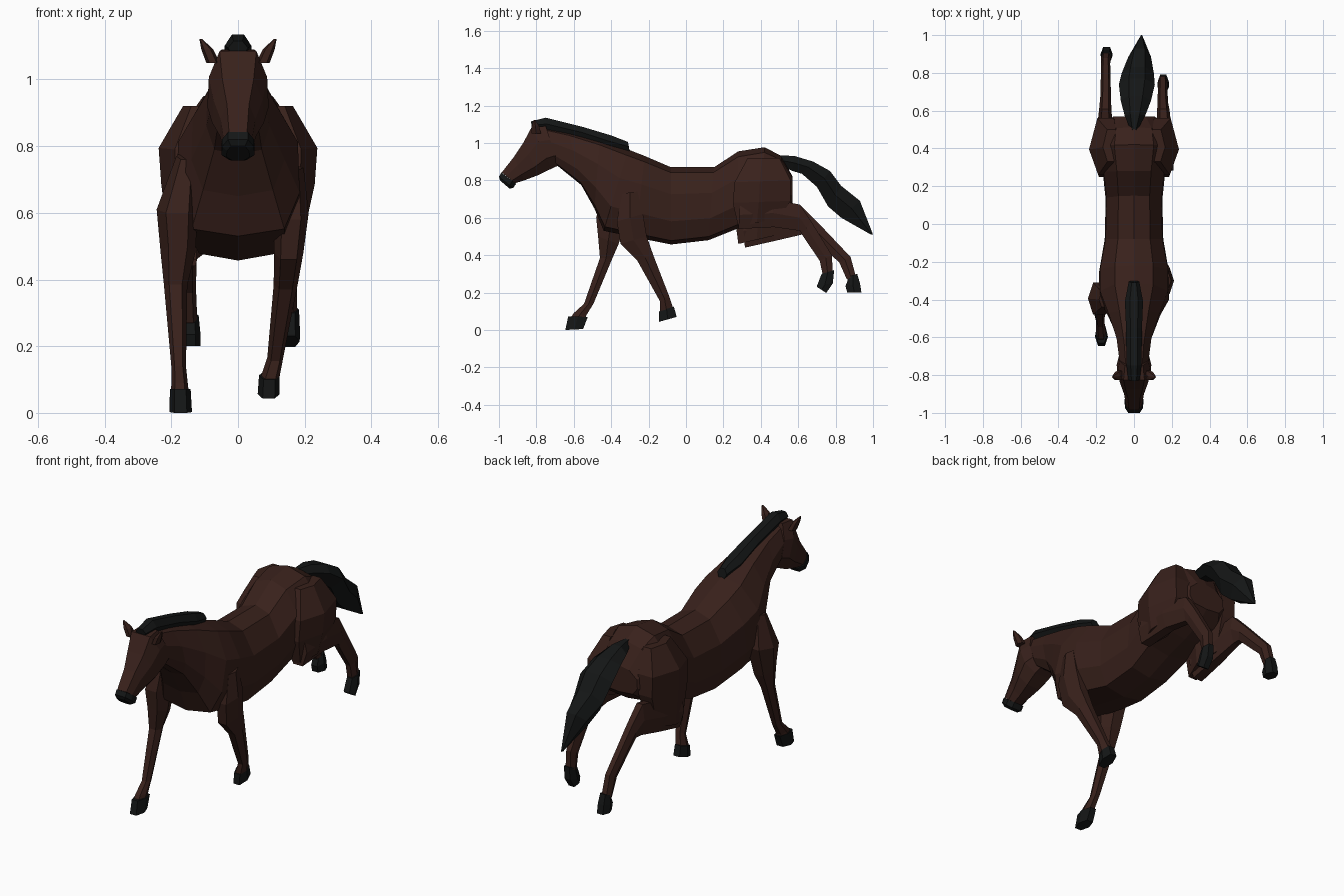
import bpy, bmesh
from mathutils import Vector


def material(name, rgb):
    m = bpy.data.materials.new(name)
    m.diffuse_color = (*rgb, 1)
    return m


COAT = material("dark_brown_coat", (0.04, 0.015, 0.011))
BLACK = material("black_hair_and_hoof", (0.007, 0.008, 0.008))

# Half cross-sections: (position along the section axis, share of the half width)
BARREL = [(1, 0), (0.86, 0.55), (0.3, 0.97), (-0.4, 1), (-0.9, 0.75), (-1, 0)]
HEAD = [(1, 0.6), (0.3, 0.95), (-0.5, 1), (-1, 0.5)]
LIMB = [(1, 0.55), (0, 1), (-1, 0.55)]
LOCK = [(1, 0.45), (0.1, 1), (-1, 0.5)]


def loft(name, shape, sections, mat):
    """Skin rings; a section is (y, z of one edge, y, z of other edge, centre x, half width)."""
    profile = shape + [(a, -b) for a, b in reversed(shape) if b]
    bm = bmesh.new()
    rings = []
    for y1, z1, y2, z2, cx, w in sections:
        p, q = Vector((cx, y1, z1)), Vector((cx, y2, z2))
        mid, half = (p + q) / 2, (p - q) / 2
        rings.append([bm.verts.new(mid + half * a + Vector((w * b, 0, 0))) for a, b in profile])
    n = len(profile)
    for r, s in zip(rings, rings[1:]):
        for i in range(n):
            j = (i + 1) % n
            bm.faces.new((r[i], r[j], s[j], s[i]))
    bm.faces.new(rings[0])
    bm.faces.new(rings[-1])
    bmesh.ops.recalc_face_normals(bm, faces=bm.faces)
    me = bpy.data.meshes.new(name)
    bm.to_mesh(me)
    bm.free()
    me.materials.append(mat)
    ob = bpy.data.objects.new(name, me)
    bpy.context.collection.objects.link(ob)
    return ob


# Neck, barrel and rump in one skin
loft("body", BARREL, [
    (-0.79, 1.09, -0.69, 0.88, 0, 0.075),
    (-0.63, 1.06, -0.56, 0.775, 0, 0.095),
    (-0.46, 1.015, -0.49, 0.65, 0, 0.14),
    (-0.31, 0.965, -0.44, 0.53, 0, 0.185),
    (-0.22, 0.93, -0.27, 0.495, 0, 0.185),
    (-0.08, 0.87, -0.08, 0.457, 0, 0.155),
    (0.15, 0.87, 0.12, 0.48, 0, 0.15),
    (0.28, 0.955, 0.27, 0.54, 0, 0.165),
    (0.42, 0.977, 0.40, 0.58, 0, 0.19),
    (0.51, 0.93, 0.50, 0.62, 0, 0.17),
    (0.57, 0.82, 0.57, 0.68, 0, 0.11)], COAT)

# Head and muzzle
loft("head", HEAD, [
    (-0.75, 1.09, -0.68, 0.88, 0, 0.08),
    (-0.825, 1.085, -0.72, 0.862, 0, 0.092),
    (-0.87, 1.0, -0.79, 0.828, 0, 0.078),
    (-0.92, 0.925, -0.865, 0.80, 0, 0.055),
    (-0.985, 0.842, -0.912, 0.785, 0, 0.045)], COAT)
loft("muzzle", HEAD, [
    (-0.987, 0.842, -0.908, 0.782, 0, 0.05),
    (-1.0, 0.82, -0.925, 0.758, 0, 0.05),
    (-0.995, 0.80, -0.945, 0.757, 0, 0.035)], BLACK)

# Ears
for side, s in (("left", -1), ("right", 1)):
    loft("ear_" + side, LIMB, [
        (-0.825, 1.05, -0.775, 1.05, s * 0.075, 0.02),
        (-0.825, 1.09, -0.785, 1.09, s * 0.092, 0.018),
        (-0.815, 1.122, -0.805, 1.122, s * 0.112, 0.004)], COAT)

# Mane and tail
loft("mane", LOCK, [
    (-0.83, 1.115, -0.82, 1.07, 0, 0.03),
    (-0.75, 1.135, -0.74, 1.06, 0, 0.04),
    (-0.55, 1.085, -0.56, 1.02, 0, 0.042),
    (-0.40, 1.04, -0.42, 0.97, 0, 0.048),
    (-0.31, 1.005, -0.30, 0.95, 0, 0.028)], BLACK)
loft("tail", LOCK, [
    (0.48, 0.935, 0.50, 0.88, 0, 0.015),
    (0.58, 0.93, 0.57, 0.85, 0.005, 0.055),
    (0.68, 0.90, 0.62, 0.835, 0.01, 0.08),
    (0.77, 0.85, 0.70, 0.765, 0.015, 0.095),
    (0.83, 0.77, 0.76, 0.66, 0.02, 0.085),
    (0.93, 0.69, 0.83, 0.60, 0.03, 0.06),
    (1.0, 0.51, 0.985, 0.512, 0.04, 0.006)], BLACK)

# Front legs, the left one planted and the right one swept back
loft("front_leg_left", LIMB, [
    (-0.44, 0.76, -0.36, 0.78, -0.155, 0.03),
    (-0.48, 0.60, -0.31, 0.62, -0.182, 0.062),
    (-0.47, 0.50, -0.36, 0.46, -0.18, 0.052),
    (-0.46, 0.385, -0.395, 0.38, -0.187, 0.035),
    (-0.545, 0.14, -0.495, 0.14, -0.178, 0.022),
    (-0.60, 0.09, -0.535, 0.075, -0.175, 0.025),
    (-0.62, 0.06, -0.535, 0.06, -0.175, 0.028)], COAT)
loft("front_hoof_left", LIMB, [
    (-0.63, 0.072, -0.525, 0.07, -0.173, 0.031),
    (-0.645, 0.0, -0.55, 0.005, -0.172, 0.034)], BLACK)
loft("front_leg_right", LIMB, [
    (-0.34, 0.73, -0.26, 0.74, 0.165, 0.032),
    (-0.37, 0.58, -0.23, 0.62, 0.16, 0.052),
    (-0.35, 0.46, -0.21, 0.50, 0.152, 0.044),
    (-0.26, 0.37, -0.175, 0.40, 0.143, 0.036),
    (-0.14, 0.155, -0.09, 0.18, 0.112, 0.024),
    (-0.14, 0.10, -0.07, 0.12, 0.097, 0.028)], COAT)
loft("front_hoof_right", LIMB, [
    (-0.143, 0.10, -0.065, 0.125, 0.094, 0.031),
    (-0.145, 0.043, -0.05, 0.07, 0.092, 0.033)], BLACK)

# Thighs
for side, s, drop in (("left", -1, 0.09), ("right", 1, 0)):
    loft("thigh_" + side, LOCK, [
        (0.33, 0.92, 0.50, 0.92, s * 0.12, 0.045),
        (0.26, 0.79, 0.56, 0.80, s * 0.15, 0.088),
        (0.25, 0.68, 0.56, 0.69, s * 0.15, 0.08),
        (0.28, 0.55 - drop, 0.50, 0.60 - drop, s * 0.15, 0.055)], COAT)

# Hind lower legs kicked out behind, hooves trailing
loft("hind_leg_right", LIMB, [
    (0.29, 0.69, 0.28, 0.54, 0.16, 0.05),
    (0.46, 0.70, 0.47, 0.55, 0.16, 0.045),
    (0.61, 0.67, 0.61, 0.53, 0.155, 0.032),
    (0.67, 0.58, 0.62, 0.51, 0.152, 0.028),
    (0.78, 0.40, 0.715, 0.37, 0.152, 0.024),
    (0.785, 0.30, 0.73, 0.30, 0.152, 0.026)], COAT)
loft("hind_hoof_right", LIMB, [
    (0.792, 0.32, 0.725, 0.30, 0.155, 0.028),
    (0.785, 0.25, 0.70, 0.235, 0.155, 0.031),
    (0.75, 0.198, 0.70, 0.23, 0.155, 0.03)], BLACK)
loft("hind_leg_left", LIMB, [
    (0.30, 0.62, 0.315, 0.44, -0.155, 0.05),
    (0.46, 0.64, 0.47, 0.475, -0.155, 0.045),
    (0.61, 0.67, 0.62, 0.51, -0.152, 0.032),
    (0.70, 0.58, 0.66, 0.51, -0.15, 0.028),
    (0.88, 0.39, 0.82, 0.36, -0.15, 0.024),
    (0.91, 0.28, 0.86, 0.27, -0.148, 0.026)], COAT)
loft("hind_hoof_left", LIMB, [
    (0.915, 0.30, 0.872, 0.285, -0.146, 0.028),
    (0.93, 0.25, 0.853, 0.235, -0.145, 0.032),
    (0.938, 0.20, 0.862, 0.20, -0.145, 0.032)], BLACK)
